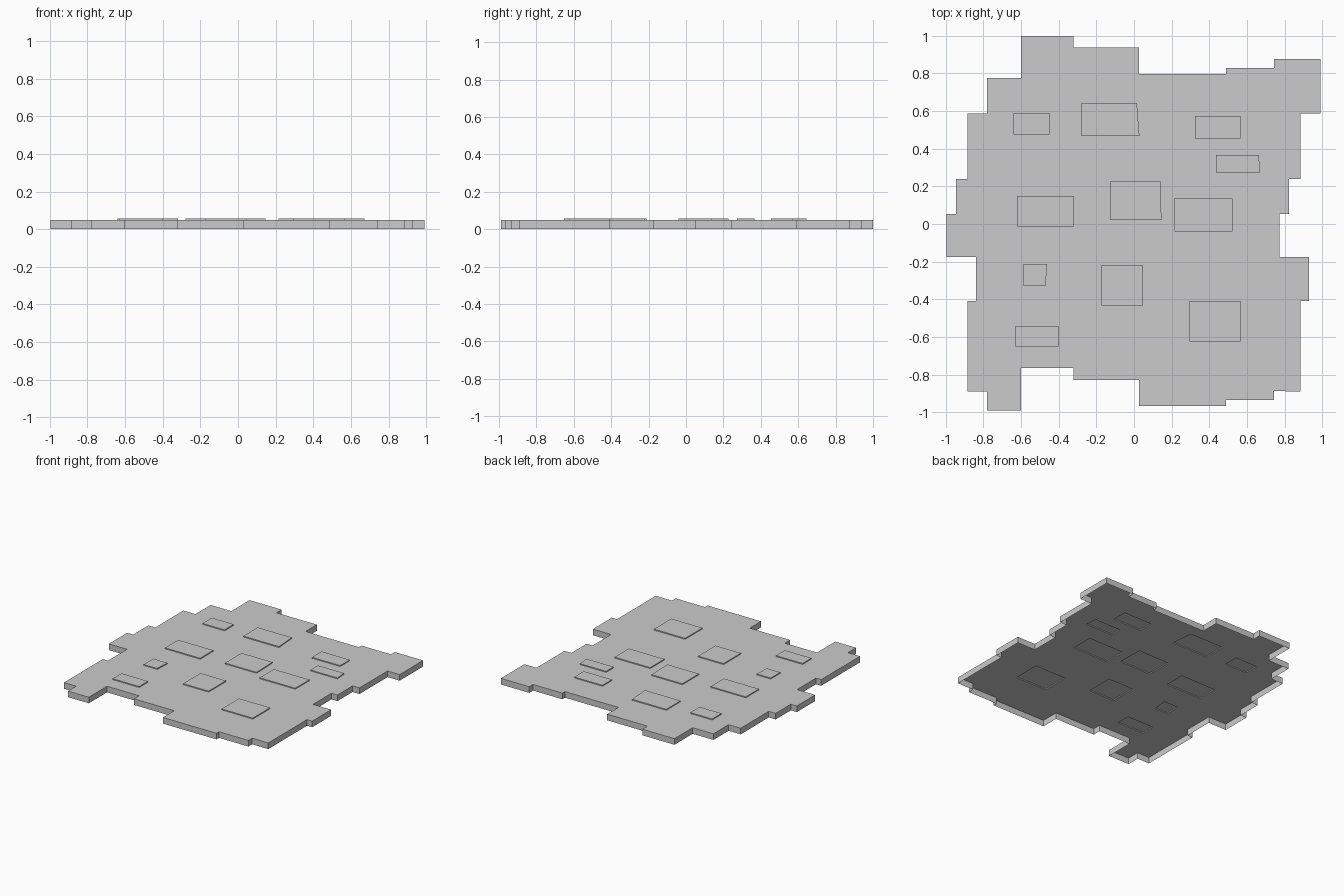
import bpy
import bmesh

cube = bpy.data.objects.get("Cube")
if cube:
    bpy.data.objects.remove(cube)

TOP = 0.048
RAISED = 0.056
SPAN_X, SPAN_Y = 1.77, 1.765
START = (-0.885, -0.89)


def staircase(start, turns, axis):
    """Corners of a right-angled path; each turn is the next x or y."""
    points = [start]
    for value in turns:
        point = list(points[-1])
        point[axis] = value
        points.append(tuple(point))
        axis = 1 - axis
    return points


def shifted(points, dx, dy):
    return [(x + dx, y + dy) for x, y in points]


# Interlocking outline: back repeats the front, right repeats the left
front = staircase(START, [-0.78, -0.99, -0.6, -0.765, -0.322, -0.828, 0.027,
                          -0.967, 0.49, -0.935, 0.745, -0.888], axis=0)
left = staircase(START, [-0.41, -0.84, -0.175, -0.997, 0.052, -0.945,
                         0.24, -0.885, 0.587, -0.78], axis=1)
right = shifted(left, SPAN_X, 0)
back = shifted(front[2:], 0, SPAN_Y)
corner = (right[-1][0], back[-1][1])
outline = front + right + [corner] + back[::-1] + left[:0:-1]

# Raised stones: left, right, front, back, lean of the right edge
stones = [
    (-0.64, -0.45, 0.475, 0.59, 0),
    (-0.28, 0.022, 0.467, 0.644, 0.007),
    (0.323, 0.567, 0.455, 0.573, 0),
    (0.436, 0.667, 0.274, 0.366, 0.004),
    (-0.622, -0.318, -0.014, 0.148, 0),
    (-0.127, 0.143, 0.022, 0.226, 0.003),
    (0.216, 0.524, -0.04, 0.135, 0),
    (-0.586, -0.466, -0.33, -0.212, -0.005),
    (-0.172, 0.048, -0.433, -0.219, 0),
    (0.295, 0.565, -0.624, -0.41, 0),
    (-0.63, -0.4, -0.652, -0.543, 0),
]

bm = bmesh.new()


def ring(points, z):
    return [bm.verts.new((x, y, z)) for x, y in points]


def loop_edges(verts):
    return [bm.edges.new((a, b)) for a, b in zip(verts, verts[1:] + verts[:1])]


def wall(lower, upper):
    for i in range(len(lower)):
        bm.faces.new((lower[i - 1], lower[i], upper[i], upper[i - 1]))


# Top sheet with an opening for every stone
rim = ring(outline, TOP)
edges = loop_edges(rim)
feet = []
for x0, x1, y0, y1, lean in stones:
    corners = [(x0, y0), (x1 + lean, y0), (x1 - lean, y1), (x0, y1)]
    foot = ring(corners, TOP)
    edges += loop_edges(foot)
    feet.append((corners, foot))
bmesh.ops.triangle_fill(bm, edges=edges, use_beauty=True, normal=(0, 0, 1))

# Outer skirt, open underneath
wall(ring(outline, 0), rim)

# Stone sides and caps
for corners, foot in feet:
    cap = ring(corners, RAISED)
    wall(foot, cap)
    bm.faces.new(cap)

bmesh.ops.recalc_face_normals(bm, faces=bm.faces)
bm.normal_update()
if sum(f.normal.z * f.calc_area() for f in bm.faces) < 0:
    bmesh.ops.reverse_faces(bm, faces=bm.faces)

mesh = bpy.data.meshes.new("floor_tile")
bm.to_mesh(mesh)
bm.free()

# Plain grey
grey = bpy.data.materials.new("stone_grey")
grey.use_nodes = True
colour = (0.6, 0.6, 0.6, 1)
grey.diffuse_color = colour
grey.node_tree.nodes["Principled BSDF"].inputs["Base Color"].default_value = colour
mesh.materials.append(grey)

tile = bpy.data.objects.new("floor_tile", mesh)
bpy.context.scene.collection.objects.link(tile)
